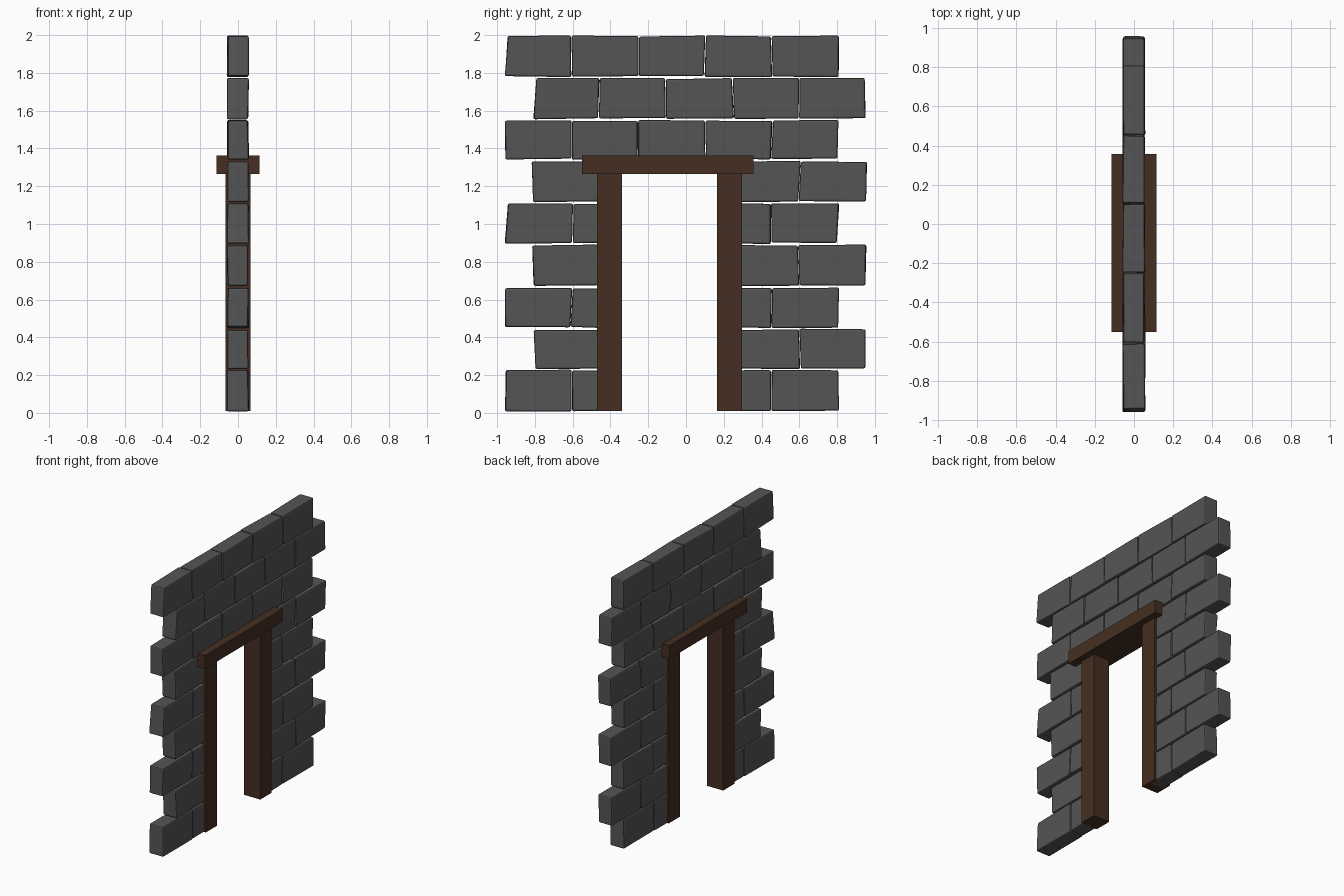
import bpy, bmesh, random

if "Cube" in bpy.data.objects:
    bpy.data.objects.remove(bpy.data.objects["Cube"])

random.seed(4)


def material(name, rgb):
    m = bpy.data.materials.new(name)
    m.diffuse_color = (*rgb, 1)
    m.use_nodes = True
    m.node_tree.nodes["Principled BSDF"].inputs["Base Color"].default_value = m.diffuse_color
    return m


STONE = material("dark_stone", (0.09, 0.09, 0.09))
WOOD = material("dark_wood", (0.06, 0.028, 0.016))


def hexahedron(name, bottom, top, mat, bevel=0.0):
    """Six-sided solid from two rings of four corners."""
    bm = bmesh.new()
    v = [bm.verts.new(p) for p in bottom + top]
    bm.faces.new(v[3::-1])
    bm.faces.new(v[4:])
    for i in range(4):
        j = (i + 1) % 4
        bm.faces.new((v[i], v[j], v[j + 4], v[i + 4]))
    if bevel:
        bmesh.ops.bevel(bm, geom=bm.edges[:], offset=bevel, segments=2,
                        profile=0.5, affect='EDGES')
    me = bpy.data.meshes.new(name)
    bm.to_mesh(me)
    bm.free()
    me.materials.append(mat)
    ob = bpy.data.objects.new(name, me)
    bpy.context.collection.objects.link(ob)
    return ob


def beam(name, x, y0, y1, z0, z1):
    ring = [(-x, y0), (x, y0), (x, y1), (-x, y1)]
    hexahedron(name, [(*p, z0) for p in ring], [(*p, z1) for p in ring], WOOD)


def brick(name, left, right, z0, z1):
    """Slightly crooked stone; left and right are (bottom y, top y)."""
    j = lambda a: random.uniform(-a, a)
    g = 0.002
    drop = [random.uniform(0, 0.008) for _ in range(4)]
    rings = []
    for k, z, s in ((0, z0, 1), (1, z1, -1)):
        l, r = left[k] + g, right[k] - g
        zl, zr = z + s * drop[2 * k], z + s * drop[2 * k + 1]
        rings.append([(-0.056 + j(.004), l + j(.002), zl), (0.054 + j(.004), l + j(.002), zl),
                      (0.054 + j(.004), r + j(.002), zr), (-0.056 + j(.004), r + j(.002), zr)])
    hexahedron(name, rings[0], rings[1], STONE, 0.009)


# Course heights, and joints as (bottom y, top y); two runs where the doorway interrupts
levels = [0.005, 0.231, 0.447, 0.668, 0.893, 1.112, 1.338, 1.553, 1.775, 2.0]
IN_L, IN_R = (-0.42, -0.42), (0.215, 0.215)
courses = [
    [[(-.96, -.955), (-.603, -.605), IN_L], [IN_R, (.452, .452), (.812, .806)]],
    [[(-.80, -.807), (-.46, -.46)], [(.25, .25), (.606, .600), (.953, .953)]],
    [[(-.96, -.96), (-.612, -.602), IN_L], [IN_R, (.452, .456), (.808, .812)]],
    [[(-.808, -.815), (-.46, -.46)], [(.25, .25), (.600, .592), (.953, .956)]],
    [[(-.96, -.945), (-.602, -.598), IN_L], [IN_R, (.45, .45), (.800, .812)]],
    [[(-.813, -.818), (-.46, -.46)], [(.25, .25), (.594, .608), (.955, .96)]],
    [[(-.96, -.96), (-.605, -.604), (-.254, -.254), (.103, .10), (.45, .458), (.802, .808)]],
    [[(-.81, -.795), (-.463, -.457), (-.106, -.108), (.254, .245), (.598, .60), (.953, .948)]],
    [[(-.96, -.945), (-.606, -.608), (-.25, -.25), (.097, .104), (.456, .452), (.81, .812)]],
]
for n, runs in enumerate(courses):
    joints = [pair for run in runs for pair in zip(run, run[1:])]
    for i, (left, right) in enumerate(joints):
        brick(f"stone_{n}_{i}", left, right, levels[n] + 0.001, levels[n + 1] - 0.001)

# Door frame
beam("left_post", 0.067, -0.472, -0.34, 0.01, 1.268)
beam("right_post", 0.067, 0.165, 0.297, 0.01, 1.268)
beam("lintel", 0.115, -0.55, 0.357, 1.265, 1.362)
